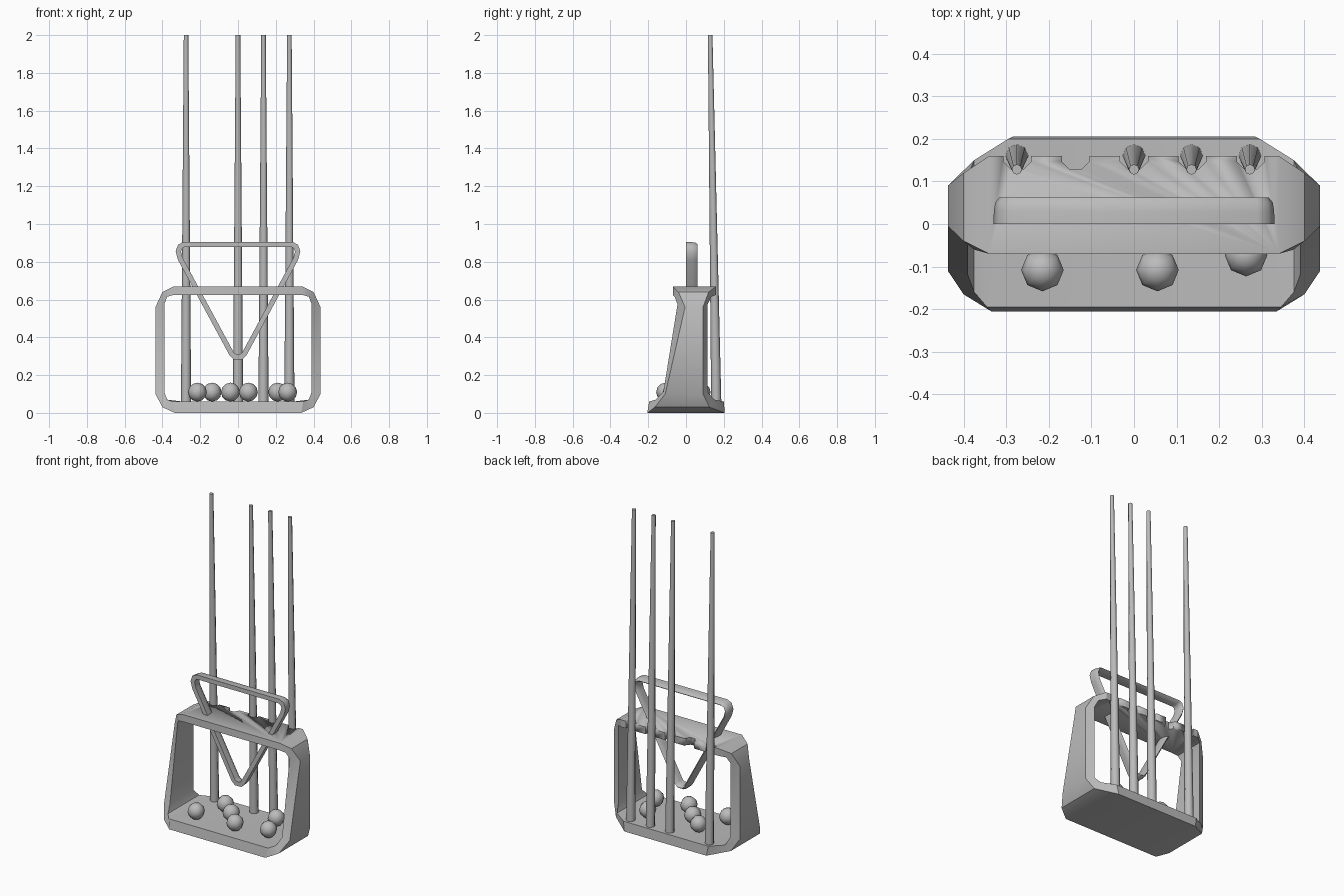
import bpy, bmesh, math
from mathutils import Matrix, Vector

cube = bpy.data.objects.get("Cube")
if cube:
    bpy.data.objects.remove(cube, do_unlink=True)

GREY = (0.5, 0.5, 0.5, 1)
grey = bpy.data.materials.new("plain grey")
grey.use_nodes = True
grey.diffuse_color = GREY
grey.node_tree.nodes["Principled BSDF"].inputs["Base Color"].default_value = GREY


def finish(bm, name, smooth_angle=30):
    bmesh.ops.recalc_face_normals(bm, faces=bm.faces)
    mesh = bpy.data.meshes.new(name)
    bm.to_mesh(mesh)
    bm.free()
    mesh.materials.append(grey)
    obj = bpy.data.objects.new(name, mesh)
    bpy.context.collection.objects.link(obj)
    bpy.ops.object.select_all(action='DESELECT')
    obj.select_set(True)
    bpy.context.view_layer.objects.active = obj
    bpy.ops.object.shade_smooth_by_angle(angle=math.radians(smooth_angle))
    return obj


def sweep_rings(name, rings, smooth_angle=30):
    """Closed loop of cross-sections joined by quads."""
    bm = bmesh.new()
    loops = [[bm.verts.new(p) for p in ring] for ring in rings]
    for a, b in zip(loops, loops[1:] + loops[:1]):
        n = len(a)
        for i in range(n):
            j = (i + 1) % n
            bm.faces.new((a[i], a[j], b[j], b[i]))
    return finish(bm, name, smooth_angle)


def flip(ring):
    return [(-x, y, z) for x, y, z in ring]


# Stand frame: sections up one side, as (x, z, front y, back y) outside then inside
stations = [
    ((0.335, 0.00, -0.205, 0.205), (0.345, 0.06, -0.195, 0.20)),
    ((0.40, 0.03, -0.165, 0.125), (0.375, 0.07, -0.16, 0.15)),
    ((0.437, 0.10, -0.11, 0.09), (0.39, 0.11, -0.12, 0.115)),
    ((0.437, 0.56, -0.005, 0.09), (0.39, 0.575, -0.045, 0.115)),
    ((0.40, 0.64, -0.04, 0.12), (0.375, 0.615, -0.06, 0.135)),
    ((0.34, 0.67, -0.07, 0.16), (0.34, 0.625, -0.07, 0.16)),
]
half = []
for i, ((ox, oz, of, ob), (ix, iz, jf, jb)) in enumerate(stations):
    inset = 0.05 if i == 0 else 0       # the base is cut in more at the back
    half.append([(ox, of, oz), (ox - inset, ob, oz),
                 (ix - inset, jb, iz), (ix, jf, iz)])
frame = sweep_rings("stand_frame", half + [flip(r) for r in reversed(half)])

# Notches along the back of the top bar
SLOT_Y = 0.16
bm = bmesh.new()
for slot in range(-2, 3):
    place = Matrix.Translation((slot * 0.137, SLOT_Y, 0.65)) @ Matrix.Rotation(math.pi / 8, 4, 'Z')
    bmesh.ops.create_cone(bm, cap_ends=True, segments=8, radius1=0.035,
                          radius2=0.035, depth=0.2, matrix=place)
cutter = finish(bm, "notch_cutter")
cutter.hide_render = True
cut = frame.modifiers.new("notches", 'BOOLEAN')
cut.operation = 'DIFFERENCE'
cut.object = cutter
cut.solver = 'EXACT'
bpy.context.view_layer.objects.active = frame
bpy.ops.object.modifier_apply(modifier=cut.name)
bpy.data.objects.remove(cutter, do_unlink=True)

# Tapered cues leaning in slightly towards the top
FLOOR, TOP = 0.058, 2.0
for n, x in enumerate((-0.275, 0, 0.135, 0.272)):
    bm = bmesh.new()
    bmesh.ops.create_cone(bm, cap_ends=True, segments=8, radius1=0.027,
                          radius2=0.012, depth=TOP - FLOOR)
    for v in bm.verts:
        lean = 0.032 if v.co.z > 0 else 0
        v.co += Vector((x, SLOT_Y - lean, (TOP + FLOOR) / 2))
    finish(bm, f"cue_{n + 1}", 50)

# Rounded triangle rack: outline swept with a shallow half-round section
side = [(0.29, 0.905), (0.318, 0.89), (0.33, 0.855), (0.318, 0.81),
        (0.045, 0.305), (0.022, 0.283)]
path = [Vector(p) for p in side + [(-x, z) for x, z in reversed(side)]]
section = [(0, 0), (0.001, 0.03), (0.004, 0.05), (0.013, 0.062),
           (0.022, 0.05), (0.026, 0.03), (0.027, 0)]
rings = []
for i, p in enumerate(path):
    before = (p - path[i - 1]).normalized()
    after = (path[(i + 1) % len(path)] - p).normalized()
    n1 = Vector((before.y, -before.x))
    n2 = Vector((after.y, -after.x))
    inward = (n1 + n2) / (1 + n1.dot(n2))
    rings.append([(p.x + inward.x * d, y, p.y + inward.y * d) for d, y in section])
sweep_rings("triangle_rack", rings, 55)

# Balls lying on the base
balls = [(-0.215, -0.108), (-0.137, 0.07), (-0.04, -0.01),
         (0.055, -0.108), (0.21, 0.08), (0.263, -0.073)]
for n, (x, y) in enumerate(balls):
    bm = bmesh.new()
    bmesh.ops.create_uvsphere(bm, u_segments=8, v_segments=6, radius=0.05,
                              matrix=Matrix.Translation((x, y, 0.11)))
    finish(bm, f"ball_{n + 1}", 60)
